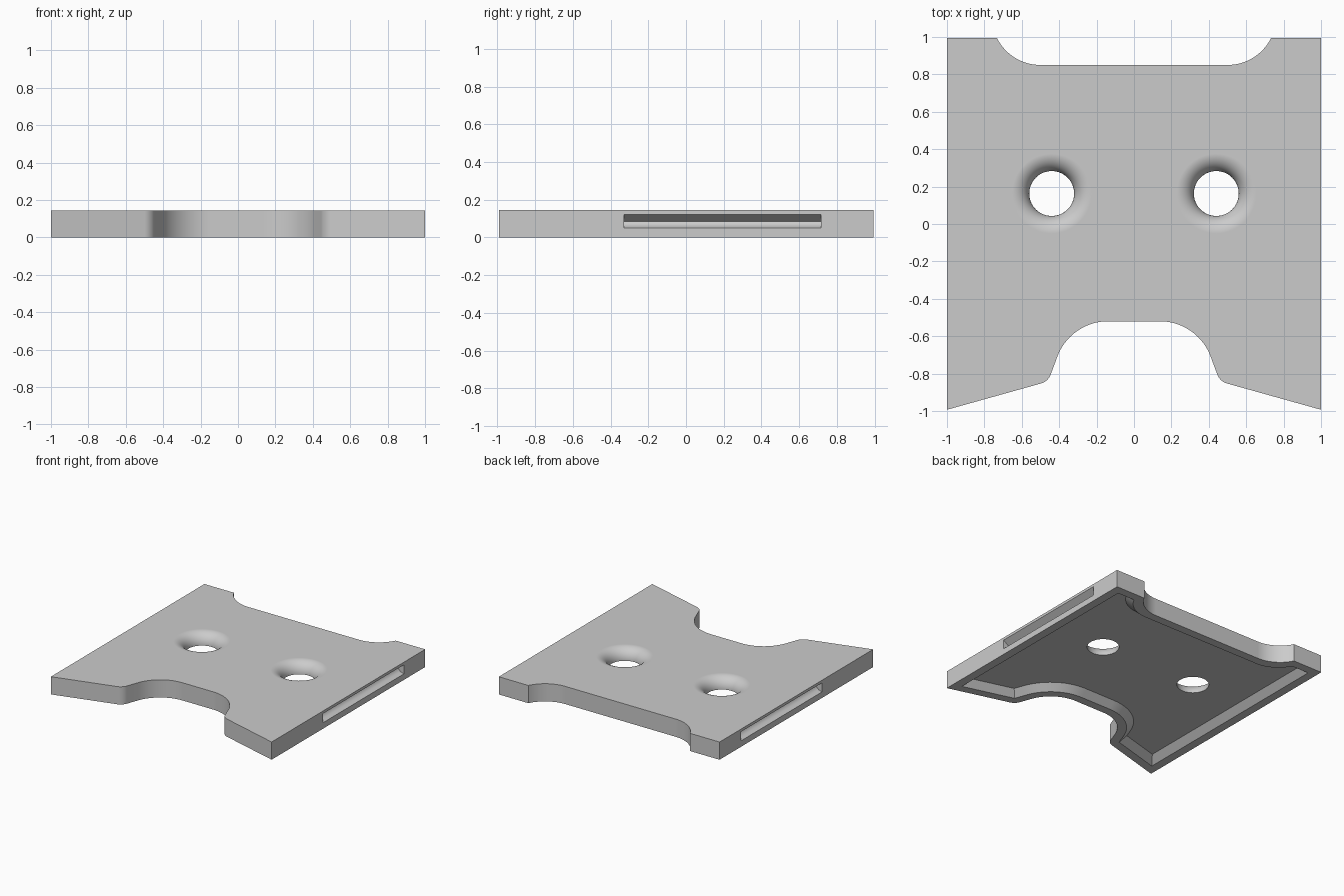
import bpy, bmesh, math
from mathutils import Vector

cube = bpy.data.objects.get("Cube")
if cube:
    bpy.data.objects.remove(cube, do_unlink=True)

HEIGHT, RIM, CEILING = 0.145, 0.07, 0.052

grey = bpy.data.materials.new("plain grey")
grey.use_nodes = True
grey.diffuse_color = (0.6, 0.6, 0.6, 1)
grey.node_tree.nodes["Principled BSDF"].inputs["Base Color"].default_value = grey.diffuse_color

# Right half of the outline, back to front: x, y, corner radius
HALF = [(0.655, 0.85, 0.276), (0.733, 0.994, 0), (1, 0.994, 0), (1, -0.993, 0),
        (0.459, -0.842, 0.08), (0.34, -0.52, 0.29)]


def outline(inset, z):
    """Rounded outline at height z, moved inwards by inset (corners run clockwise)."""
    corners = HALF + [(-x, y, r) for x, y, r in reversed(HALF)]
    n = len(corners)
    pts = [Vector(c[:2]) for c in corners]
    moved, radii = [], []
    for i in range(n):
        a = (pts[i] - pts[i - 1]).normalized()
        b = (pts[(i + 1) % n] - pts[i]).normalized()
        na, nb = Vector((a.y, -a.x)), Vector((b.y, -b.x))
        moved.append(pts[i] + (na + nb) * inset / (1 + na.dot(nb)))
        convex = a.x * b.y - a.y * b.x < 0
        r = corners[i][2]
        radii.append(max(0, r - inset if convex else r + inset) if r else 0)
    result = []
    for i, p in enumerate(moved):
        to_a, to_b = moved[i - 1] - p, moved[(i + 1) % n] - p
        half = to_a.angle(to_b) / 2
        reach = min(radii[i] / math.tan(half), 0.95 * to_a.length, 0.95 * to_b.length)
        if reach < 0.02:
            result.append((p.x, p.y, z))
            continue
        r = reach * math.tan(half)
        u, v = to_a.normalized(), to_b.normalized()
        centre = p + (u + v).normalized() * r / math.sin(half)
        start, end = p + u * reach - centre, p + v * reach - centre
        turn = start.angle_signed(end)
        steps = max(4, round(abs(turn) / math.radians(4)))
        for k in range(steps + 1):
            t = -turn * k / steps
            c, s = math.cos(t), math.sin(t)
            result.append((centre.x + start.x * c - start.y * s,
                           centre.y + start.x * s + start.y * c, z))
    return result


def loft(name, rings):
    """Closed solid through rings of 3D points with equal counts."""
    bm = bmesh.new()
    rows = [[bm.verts.new(p) for p in ring] for ring in rings]
    bm.faces.new(rows[0])
    bm.faces.new(rows[-1])
    for low, high in zip(rows, rows[1:]):
        for i in range(len(low)):
            bm.faces.new((low[i - 1], low[i], high[i], high[i - 1]))
    bmesh.ops.recalc_face_normals(bm, faces=bm.faces)
    mesh = bpy.data.meshes.new(name)
    bm.to_mesh(mesh)
    bm.free()
    mesh.materials.append(grey)
    obj = bpy.data.objects.new(name, mesh)
    bpy.context.collection.objects.link(obj)
    return obj


def hole_cutter(x, y, radius=0.12, segments=64):
    """Round shaft whose top opens in a quarter-round lip."""
    flare = HEIGHT - CEILING
    profile = [(radius, -0.1)]
    for k in range(17):
        t = math.pi / 2 * k / 16
        profile.append((radius + flare * (1 - math.cos(t)), CEILING + flare * math.sin(t)))
    profile.append((radius + flare, HEIGHT + 0.05))
    angles = [math.tau * i / segments for i in range(segments)]
    return loft("hole_cutter", [[(x + r * math.cos(a), y + r * math.sin(a), z) for a in angles]
                                for r, z in profile])


# Plate body
plate = loft("plate", [outline(0, 0), outline(0, HEIGHT)])

# Shallow pocket with sloping walls under the plate
SKIRT = 0.02
cutters = [loft("pocket_cutter", [outline(RIM - SKIRT, -SKIRT),
                                  outline(RIM + CEILING, CEILING)])]

# Finger grooves in both sides and the two flared holes
GROOVE = [(1.05, 0.123), (1, 0.123), (0.95, 0.086), (0.956, 0.072),
          (0.972, 0.059), (1, 0.049), (1.05, 0.049)]
for side in (-1, 1):
    cutters.append(loft("groove_cutter", [[(side * x, y, z) for x, z in GROOVE]
                                          for y in (-0.33, 0.717)]))
    cutters.append(hole_cutter(side * 0.44, 0.163))

bpy.ops.object.select_all(action="DESELECT")
bpy.context.view_layer.objects.active = plate
plate.select_set(True)
for cutter in cutters:
    cutter.hide_render = True
    cut = plate.modifiers.new("cut", "BOOLEAN")
    cut.operation, cut.solver, cut.object = "DIFFERENCE", "EXACT", cutter
    bpy.ops.object.modifier_apply(modifier=cut.name)
    bpy.data.objects.remove(cutter, do_unlink=True)

# Smooth curves, crisp edges, flat large faces
bpy.ops.object.shade_smooth_by_angle(angle=math.radians(28))
weighted = plate.modifiers.new("weighted normals", "WEIGHTED_NORMAL")
weighted.keep_sharp = True
